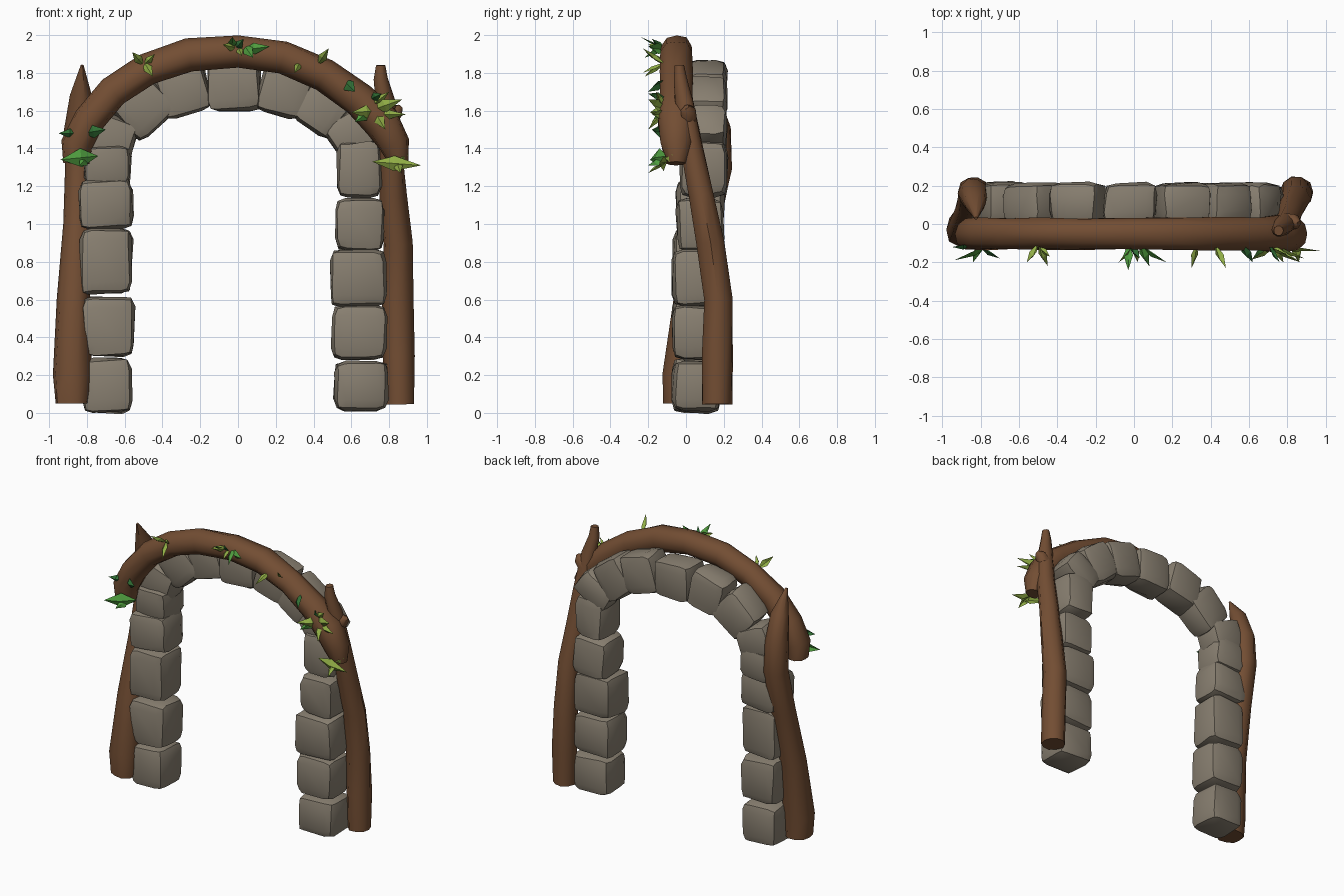
import bpy, bmesh, math, random
from mathutils import Vector, Matrix

cube = bpy.data.objects.get("Cube")
if cube:
    bpy.data.objects.remove(cube, do_unlink=True)
rng = random.Random(7)


def material(name, rgb):
    mat = bpy.data.materials.new(name)
    mat.use_nodes = True
    mat.diffuse_color = (*rgb, 1)
    mat.node_tree.nodes["Principled BSDF"].inputs["Base Color"].default_value = (*rgb, 1)
    return mat


STONE = material("warm grey stone", (0.25, 0.215, 0.165))
WOOD = material("brown wood", (0.17, 0.075, 0.033))
DARK = material("dark green leaf", (0.03, 0.16, 0.035))
GREEN = material("green leaf", (0.08, 0.34, 0.05))
LIME = material("yellow green leaf", (0.28, 0.42, 0.06))


def finish(name, bm, mat, angle):
    bmesh.ops.recalc_face_normals(bm, faces=bm.faces)
    mesh = bpy.data.meshes.new(name)
    bm.to_mesh(mesh)
    bm.free()
    mesh.materials.append(mat)
    obj = bpy.data.objects.new(name, mesh)
    bpy.context.collection.objects.link(obj)
    bpy.ops.object.select_all(action="DESELECT")
    obj.select_set(True)
    bpy.context.view_layer.objects.active = obj
    bpy.ops.object.shade_smooth_by_angle(angle=math.radians(angle))
    return obj


def stone(name, center, size, tilt=0):
    """Irregular block with worn, rounded edges."""
    bm = bmesh.new()
    bmesh.ops.create_cube(bm, size=1)
    for v in bm.verts:
        v.co = Vector(c * s * rng.uniform(0.93, 1.07) for c, s in zip(v.co, size))
    bmesh.ops.bevel(bm, geom=bm.edges[:], offset=0.06, segments=2, profile=0.6, affect="EDGES")
    for v in bm.verts:
        v.co += Vector(rng.uniform(-1, 1) for _ in range(3)) * 0.006
    turn = Matrix.Rotation(math.radians(tilt), 4, "Y")
    bm.transform(Matrix.Translation(center) @ turn)
    return finish(name, bm, STONE, 35)


def branch(name, path, sides=10):
    """Lumpy trunk through points of (x, y, z, radius)."""
    bm = bmesh.new()
    points = [Vector(p[:3]) for p in path]
    rings = []
    for i, p in enumerate(points):
        along = (points[min(i + 1, len(points) - 1)] - points[max(i - 1, 0)]).normalized()
        side = Vector((0, 1, 0)).cross(along).normalized()
        up = along.cross(side)
        ring = []
        for k in range(sides):
            a = math.tau * k / sides
            r = path[i][3] * rng.uniform(0.93, 1.07)
            ring.append(bm.verts.new(p + (side * math.cos(a) + up * math.sin(a)) * r))
        rings.append(ring)
    for low, high in zip(rings, rings[1:]):
        for k in range(sides):
            n = (k + 1) % sides
            bm.faces.new((low[k], low[n], high[n], high[k]))
    bm.faces.new(rings[0])
    bm.faces.new(rings[-1])
    return finish(name, bm, WOOD, 50)


def leaves(name, mat, shapes):
    """Pointed folded leaves: root x, z, tip x, z, tip y and width."""
    bm = bmesh.new()
    for x0, z0, x1, z1, y1, width in shapes:
        root, tip = Vector((x0, -0.1, z0)), Vector((x1, y1, z1))
        way = (tip - root).normalized()
        across = way.cross(Vector((0, -1, 0))).normalized() * width / 2
        mid = root.lerp(tip, 0.45)
        ridge = mid + Vector((0, -0.025, 0))
        a, b, c, d, e = [bm.verts.new(p) for p in (root, mid + across, tip, mid - across, ridge)]
        for tri in ((a, b, e), (b, c, e), (c, d, e), (d, a, e)):
            bm.faces.new(tri)
    return finish(name, bm, mat, 10)


# Columns: x, z, width, height of each stone
columns = {
    "right": [(-.695, .145, .27, .29), (-.69, .455, .27, .32), (-.695, .8, .27, .35),
              (-.7, 1.11, .28, .26), (-.695, 1.3, .25, .22)],
    "left": [(.65, .145, .29, .26), (.64, .425, .28, .28), (.635, .715, .29, .3),
             (.645, .995, .26, .27), (.64, 1.295, .23, .3)],
}
for side, blocks in columns.items():
    for i, (x, z, w, h) in enumerate(blocks):
        y = 0.055 + 0.02 * max(0, i - 2)
        stone(f"{side}_column_stone_{i + 1}", (x, y, z), (w, 0.25, h))

# Arch: x, z, length along the arch, tilt
arch = [(-.68, 1.46, .24, -68), (-.51, 1.62, .27, -43), (-.29, 1.71, .27, -15), (-.02, 1.735, .28, 0),
        (.24, 1.71, .27, 15), (.45, 1.62, .25, 36), (.61, 1.49, .22, 58)]
for i, (x, z, length, tilt) in enumerate(arch):
    stone(f"arch_stone_{i + 1}", (x, 0.11, z), (length, 0.21, 0.27), tilt)

# Wooden posts and the bent beam across the front
branch("right_post", [(-.88, -.03, .05, .09), (-.88, -.03, .2, .1), (-.87, .02, .6, .085),
                      (-.85, .1, 1, .08), (-.84, .17, 1.3, .08), (-.84, .16, 1.5, .08),
                      (-.83, .11, 1.68, .06), (-.825, .03, 1.84, .008)])
branch("left_post", [(.855, .165, .045, .08), (.85, .165, .3, .085), (.845, .17, .6, .08),
                     (.845, .13, .9, .075), (.82, .08, 1.15, .07), (.81, .03, 1.4, .06),
                     (.78, -.01, 1.65, .05), (.755, -.03, 1.77, .035), (.755, -.035, 1.84, .025)])
branch("left_post_stub", [(.79, .01, 1.55, .05), (.84, .01, 1.6, .04), (.86, 0, 1.62, .015)], 7)
beam = [(-.86, 1.32, .07), (-.855, 1.42, .085), (-.79, 1.55, .088), (-.66, 1.7, .085), (-.48, 1.82, .085),
        (-.26, 1.895, .085), (0, 1.915, .085), (.24, 1.885, .088), (.46, 1.79, .088),
        (.64, 1.66, .09), (.76, 1.54, .1), (.83, 1.42, .085), (.85, 1.32, .05)]
branch("arch_beam", [(x, -.05, z, r) for x, z, r in beam])

# Leaves sprouting from the front of the beam
leaves("dark_leaves", DARK, [
    (-.82, 1.48, -.7, 1.5, -.18, .07), (-.84, 1.48, -.95, 1.48, -.12, .05),
    (.56, 1.76, .62, 1.7, -.2, .07), (.7, 1.66, .76, 1.69, -.2, .05), (-.02, 1.92, .03, 1.98, -.18, .05)])
leaves("green_leaves", GREEN, [
    (-.74, 1.36, -.94, 1.34, -.19, .1), (-.8, 1.35, -.84, 1.31, -.2, .06),
    (.02, 1.92, .17, 1.94, -.2, .06), (.03, 1.95, .08, 1.88, -.22, .06),
    (-.03, 1.93, -.03, 1.99, -.24, .05), (.7, 1.6, .62, 1.54, -.18, .06)])
leaves("light_leaves", LIME, [
    (-.5, 1.84, -.56, 1.91, -.2, .05), (-.5, 1.86, -.45, 1.78, -.22, .05), (-.5, 1.84, -.44, 1.9, -.17, .04),
    (0, 1.93, -.08, 1.95, -.2, .05), (0, 1.94, .02, 1.89, -.2, .04), (.33, 1.86, .3, 1.8, -.23, .04),
    (.42, 1.84, .48, 1.93, -.23, .05), (.7, 1.6, .87, 1.66, -.2, .07), (.75, 1.6, .6, 1.59, -.19, .07),
    (.72, 1.6, .78, 1.5, -.2, .06), (.7, 1.62, .8, 1.7, -.16, .05), (.72, 1.58, .89, 1.58, -.18, .05),
    (.71, 1.33, .97, 1.31, -.14, .08), (.84, 1.33, .9, 1.37, -.07, .05), (.84, 1.33, .86, 1.27, -.2, .05)])
